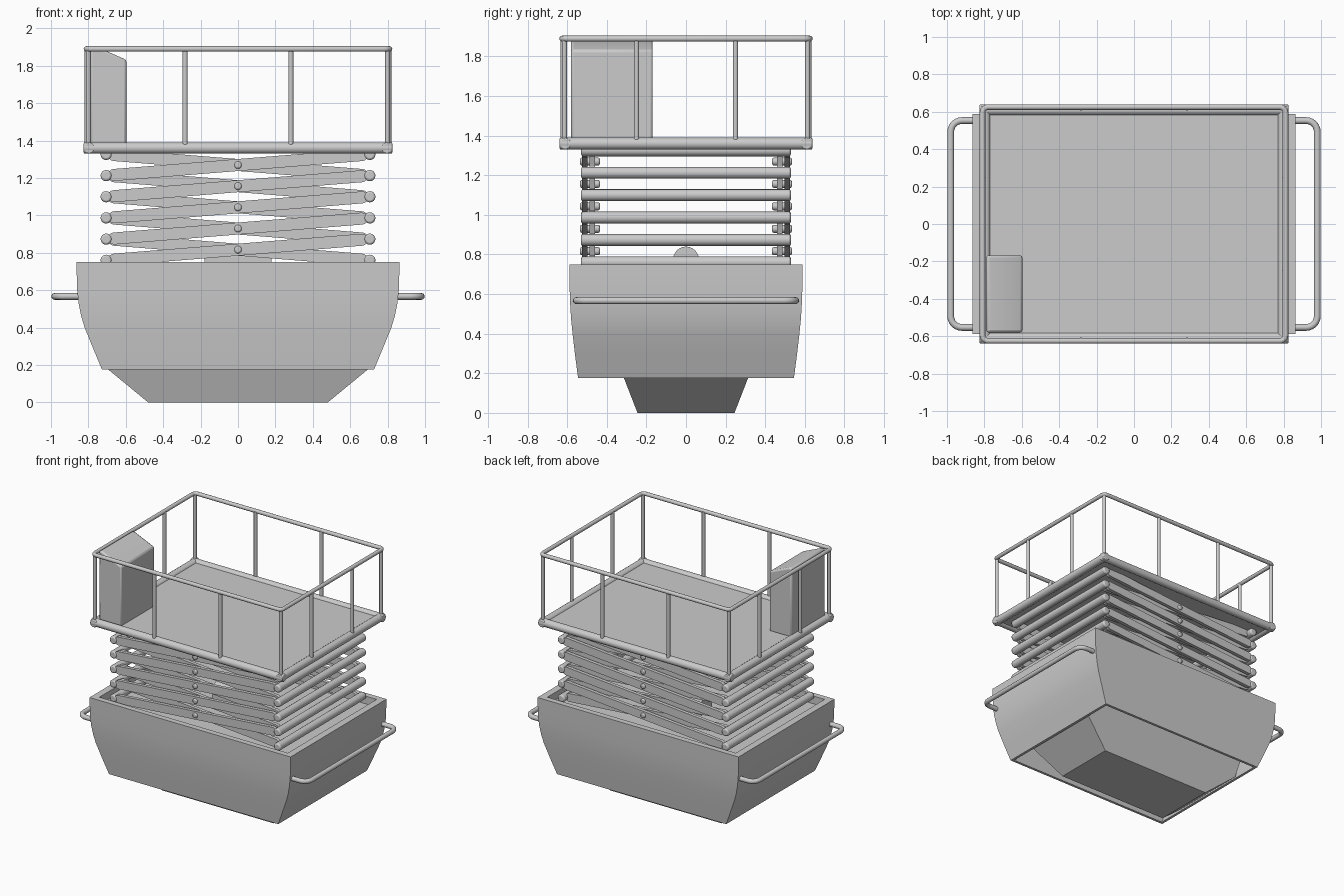
import bpy, bmesh, math
from mathutils import Vector, Matrix

if "Cube" in bpy.data.objects:
    bpy.data.objects.remove(bpy.data.objects["Cube"])

grey = bpy.data.materials.new("plain_grey")
grey.diffuse_color = (0.6, 0.6, 0.6, 1)
grey.use_nodes = True
grey.node_tree.nodes["Principled BSDF"].inputs["Base Color"].default_value = grey.diffuse_color


def finish(name, bm, bevel=0.0):
    bmesh.ops.recalc_face_normals(bm, faces=bm.faces)
    me = bpy.data.meshes.new(name)
    bm.to_mesh(me)
    bm.free()
    ob = bpy.data.objects.new(name, me)
    bpy.context.collection.objects.link(ob)
    me.materials.append(grey)
    bpy.ops.object.select_all(action='DESELECT')
    ob.select_set(True)
    bpy.context.view_layer.objects.active = ob
    bpy.ops.object.shade_smooth_by_angle(angle=math.radians(32))
    if bevel:
        m = ob.modifiers.new("bevel", 'BEVEL')
        m.width, m.segments, m.limit_method = bevel, 2, 'ANGLE'
        m.angle_limit = math.radians(40)
    return ob


def rod(bm, a, b, r, n=16):
    a, b = Vector(a), Vector(b)
    d = b - a
    mat = Matrix.Translation((a + b) / 2) @ d.to_track_quat('Z', 'Y').to_matrix().to_4x4()
    bmesh.ops.create_cone(bm, cap_ends=True, segments=n, radius1=r, radius2=r,
                          depth=d.length, matrix=mat)


def box(bm, lo, hi):
    lo, hi = Vector(lo), Vector(hi)
    bmesh.ops.create_cube(bm, size=1, matrix=Matrix.Translation((lo + hi) / 2)
                          @ Matrix.Diagonal((hi - lo).to_4d()))


def prism(bm, pts, y0, y1):
    """Extrude an xz outline from y0 to y1."""
    f = bm.faces.new([bm.verts.new((x, y0, z)) for x, z in pts])
    ext = bmesh.ops.extrude_face_region(bm, geom=[f])
    verts = [v for v in ext['geom'] if isinstance(v, bmesh.types.BMVert)]
    bmesh.ops.translate(bm, verts=verts, vec=(0, y1 - y0, 0))


def loft(bm, layers):
    """Stack of rectangles (half x, half y, z), capped at both ends."""
    rings = [[bm.verts.new((sx * x, sy * y, z)) for sx, sy in
              ((-1, -1), (1, -1), (1, 1), (-1, 1))] for x, y, z in layers]
    for a, b in zip(rings, rings[1:]):
        for i in range(4):
            j = (i + 1) % 4
            bm.faces.new((a[i], a[j], b[j], b[i]))
    bm.faces.new(rings[0])
    bm.faces.new(rings[-1])


def pipe(name, pts, r, cyclic=False):
    cu = bpy.data.curves.new(name, 'CURVE')
    cu.dimensions = '3D'
    cu.bevel_depth, cu.bevel_resolution, cu.use_fill_caps = r, 4, True
    sp = cu.splines.new('POLY')
    sp.points.add(len(pts) - 1)
    for p, co in zip(sp.points, pts):
        p.co = (*co, 1)
    sp.use_cyclic_u = cyclic
    ob = bpy.data.objects.new(name, cu)
    bpy.context.collection.objects.link(ob)
    bm = bmesh.new()
    bm.from_mesh(ob.to_mesh())
    ob.to_mesh_clear()
    bpy.data.objects.remove(ob)
    finish(name, bm)


def corner(cx, cy, r, start, z, n=6):
    return [(cx + r * math.cos(math.radians(start + 90 * i / n)),
             cy + r * math.sin(math.radians(start + 90 * i / n)), z) for i in range(n + 1)]


# Hull: curved shell, recessed tray on top, open underneath
outer = [(0.727, 0.545, 0.175), (0.775, 0.56, 0.29), (0.82, 0.573, 0.4), (0.838, 0.579, 0.46),
         (0.852, 0.584, 0.53), (0.86, 0.587, 0.6), (0.864, 0.589, 0.75)]
inner = [(x - 0.02, y - 0.02, z) for x, y, z in outer[:5]]
bm = bmesh.new()
loft(bm, inner[::-1] + outer + [(0.81, 0.545, 0.75), (0.81, 0.545, 0.69)])
finish("hull", bm)

# Sloped underbody showing through the open bottom
bm = bmesh.new()
loft(bm, [(0.48, 0.245, 0), (0.705, 0.317, 0.185), (0.72, 0.385, 0.36)])
finish("underbody", bm)

# Bumper handles at both ends
for s, side in ((1, "right"), (-1, "left")):
    path = [(0.8, -0.553, 0.567)] + corner(0.92, -0.493, 0.06, 270, 0.567) \
        + corner(0.92, 0.493, 0.06, 0, 0.567) + [(0.8, 0.553, 0.567)]
    pipe("handle_" + side, [(s * x, y, z) for x, y, z in path], 0.018)

# Lift actuator in the tray
bm = bmesh.new()
rod(bm, (-0.18, 0, 0.775), (0.18, 0, 0.775), 0.065, 24)
box(bm, (-0.18, -0.065, 0.68), (0.18, 0.065, 0.775))
finish("actuator", bm)

# Scissor lift: five crossed stages on each side
Z0, STEP = 0.76, 0.1132
arms, bars, pins = bmesh.new(), bmesh.new(), bmesh.new()
for i in range(6):
    z = Z0 + i * STEP
    for x in (-0.705, 0.705):
        rod(bars, (x, -0.53, z), (x, 0.53, z), 0.03)
    if i == 5:
        break
    for s in (-1, 1):
        rod(pins, (0, s * 0.435, z + STEP / 2), (0, s * 0.535, z + STEP / 2), 0.02)
        for rise, y0, y1 in ((1, 0.497, 0.524), (-1, 0.46, 0.487)):
            tilt = math.atan2(rise * STEP, 1.41)
            pts = []
            for end in (0, 1):
                for k in range(9):
                    a = math.radians(-90 + 180 * end + 22.5 * k)
                    u = (0.665 if end == 0 else -0.665) + 0.032 * math.cos(a)
                    w = 0.032 * math.sin(a)
                    pts.append((u * math.cos(tilt) - w * math.sin(tilt),
                                z + STEP / 2 + u * math.sin(tilt) + w * math.cos(tilt)))
            prism(arms, pts, s * y0, s * y1)
finish("scissor_arms", arms)
finish("scissor_cross_bars", bars, 0.01)
finish("scissor_pivot_pins", pins, 0.008)

# Platform deck with round edge frame
bm = bmesh.new()
box(bm, (-0.8, -0.61, 1.345), (0.8, 0.61, 1.372))
finish("deck", bm)
bm = bmesh.new()
for s in (-1, 1):
    rod(bm, (-0.825, s * 0.61, 1.36), (0.825, s * 0.61, 1.36), 0.03)
    rod(bm, (s * 0.797, -0.638, 1.36), (s * 0.797, 0.638, 1.36), 0.03)
finish("deck_frame", bm, 0.006)

# Guard rail and posts
rail = []
for cx, cy, a in ((0.78, 0.595, 0), (-0.78, 0.595, 90), (-0.78, -0.595, 180), (0.78, -0.595, 270)):
    rail += corner(cx, cy, 0.03, a, 1.89)
pipe("top_rail", rail, 0.015, True)
bm = bmesh.new()
for s in (-1, 1):
    for x, y in ((0.8, s * 0.614), (-0.8, s * 0.614), (0.283, s * 0.62), (-0.283, s * 0.62),
                 (s * 0.806, 0.25), (s * 0.806, -0.25)):
        rod(bm, (x, y, 1.36), (x, y, 1.89), 0.0135, 12)
finish("rail_posts", bm)

# Control console with sloped top
bm = bmesh.new()
prism(bm, [(-0.79, 1.365), (-0.597, 1.365), (-0.597, 1.832), (-0.765, 1.905), (-0.79, 1.905)],
      -0.58, -0.168)
finish("control_console", bm, 0.012)
